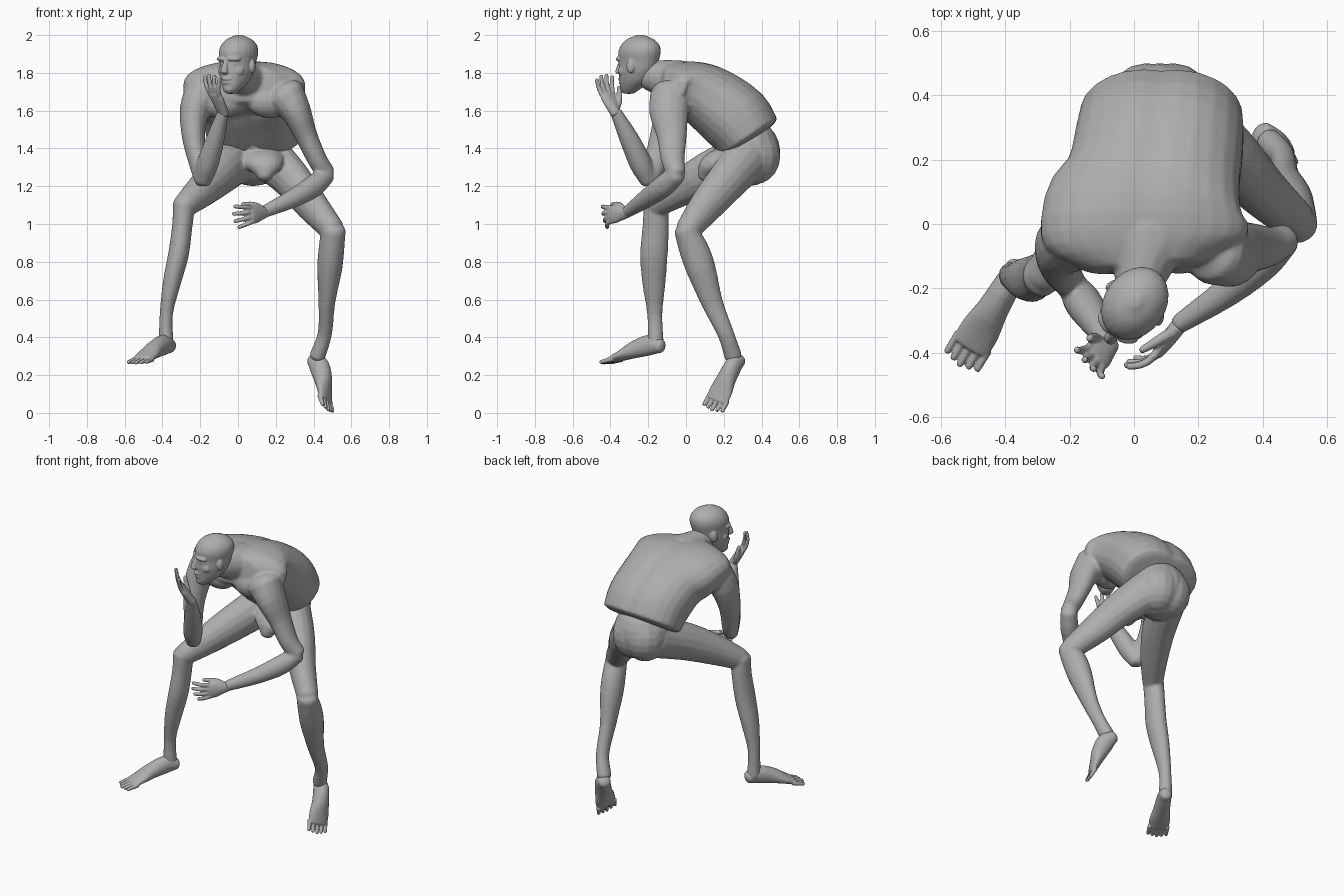
import bpy, bmesh, math
from mathutils import Vector, Matrix

default_cube = bpy.data.objects.get("Cube")
if default_cube:
    bpy.data.objects.remove(default_cube, do_unlink=True)

grey = bpy.data.materials.new("stone_grey")
grey.use_nodes = True
grey.diffuse_color = (0.42, 0.42, 0.42, 1)
grey.node_tree.nodes["Principled BSDF"].inputs["Base Color"].default_value = grey.diffuse_color

UNIT = 0.01  # every length below is in hundredths


def build(name, bm, voxel, place=None):
    """Fuse the overlapping volumes of a bmesh into one smooth skin."""
    bmesh.ops.recalc_face_normals(bm, faces=bm.faces)
    bm.transform((place or Matrix()) @ Matrix.Scale(UNIT, 4))
    mesh = bpy.data.meshes.new(name)
    bm.to_mesh(mesh)
    bm.free()
    mesh.materials.append(grey)
    obj = bpy.data.objects.new(name, mesh)
    bpy.context.collection.objects.link(obj)
    remesh = obj.modifiers.new("fuse", "REMESH")
    remesh.mode = "VOXEL"
    remesh.voxel_size = voxel * UNIT
    remesh.use_smooth_shade = True
    blend = obj.modifiers.new("blend", "SMOOTH")
    blend.factor = 0.5
    blend.iterations = 4


def spline(stations, steps=3):
    """Catmull-Rom samples through stations of (x, y, z, half_width, half_depth)."""
    pts = [Vector(s) for s in stations]
    pts = [pts[0] * 2 - pts[1]] + pts + [pts[-1] * 2 - pts[-2]]
    out = []
    for p, q, r, s in zip(pts, pts[1:], pts[2:], pts[3:]):
        for i in range(steps):
            t = i / steps
            out.append(q + ((r - p) * t + (p * 2 - q * 5 + r * 4 - s) * t * t
                            + (q * 3 - p - r * 3 + s) * t ** 3) / 2)
    return out + [pts[-2]]


def loft(bm, stations, wide=(1, 0, 0), dome=0.6, sides=16, axis=None, shape=None):
    """Skin elliptical rings along a curve, with rounded ends."""
    samples = spline(stations)
    centres = [Vector(s[:3]) for s in samples]
    rings = []
    for i, s in enumerate(samples):
        tangent = Vector(axis) if axis else (
            centres[min(i + 1, len(centres) - 1)] - centres[max(i - 1, 0)])
        rings.append((centres[i], tangent.normalized(), s[3], s[4]))

    def cap(ring, sign):
        c, t, a, b = ring
        bends = [math.radians(d) for d in (30, 60, 82)]
        return [(c + t * sign * min(a, b) * dome * math.sin(k), t,
                 a * math.cos(k), b * math.cos(k)) for k in bends]

    rings = cap(rings[0], -1)[::-1] + rings + cap(rings[-1], 1)
    loops = []
    for c, t, a, b in rings:
        u = Vector(wide)
        u = (u - t * u.dot(t)).normalized()
        v = t.cross(u)
        loop = []
        for k in range(sides):
            ang = math.tau * k / sides
            f = shape(ang) if shape else 1
            loop.append(bm.verts.new(c + (u * a * math.cos(ang) + v * b * math.sin(ang)) * f))
        loops.append(loop)
    for lo, hi in zip(loops, loops[1:]):
        for k in range(sides):
            n = (k + 1) % sides
            bm.faces.new((lo[k], lo[n], hi[n], hi[k]))
    bm.faces.new(loops[0])
    bm.faces.new(loops[-1])


def blob(bm, centre, radii, turn=0):
    """Ellipsoid, optionally turned about z."""
    bmesh.ops.create_uvsphere(
        bm, u_segments=16, v_segments=10, radius=1,
        matrix=Matrix.Translation(centre) @ Matrix.Rotation(math.radians(turn), 4, "Z")
        @ Matrix.Diagonal((*radii, 1)))


def foot(name, heel, toe, up, width):
    """Wedge-shaped foot on its sole line, with five toes."""
    bm = bmesh.new()
    heel, toe, up = Vector(heel), Vector(toe), Vector(up).normalized()
    across = up.cross(toe - heel).normalized()
    profile = ((0.06, 0.6, 3.8), (0.22, 0.7, 5.5), (0.45, 0.8, 4.8), (0.65, 1, 3.2), (0.82, 1, 1.9))
    loft(bm, [(*heel.lerp(toe, t) + up * h, w * width, h) for t, w, h in profile], across)
    for i in range(5):
        offset = across * width * (i - 2) * 0.44
        root, tip = (heel.lerp(toe, t - abs(i - 2) * 0.02) + offset for t in (0.82, 1))
        loft(bm, [(*root + up * 1.5, 1.2, 1.5), (*tip + up * 1.1, 1.1, 1.1)], across, sides=8)
    build(name, bm, 0.45)


def hand(name, wrist, forward, palm, thumb_sign, curl):
    """Flat palm with four bent fingers and a thumb."""
    bm = bmesh.new()
    wrist, f = Vector(wrist), Vector(forward).normalized()
    n = Vector(palm)
    n = (n - f * n.dot(f)).normalized()
    across = f.cross(n) * thumb_sign
    loft(bm, [(*wrist + f * d, w, h) for d, w, h in
              ((-2, 2.8, 2.6), (3, 4, 2.5), (7, 5, 2.2), (10.5, 4.8, 1.7))], across)
    for i, length in enumerate((10, 11, 10.5, 8.5)):
        p = wrist + f * 10 + across * (3.6 - 2.4 * i)
        bend, path = curl * (0.3 + 0.2 * i), []
        for k in range(4):
            path.append((*p, 1.4 - 0.1 * k, 1.4 - 0.1 * k))
            p = p + (f * math.cos(bend) + n * math.sin(bend) + across * (0.2 - 0.15 * i)) * length / 3
            bend += curl
        loft(bm, path, across, sides=8)
    base = wrist + f * 2 + across * 2.5
    loft(bm, [(*base + f * d + across * s + n * d * 0.4, r, r)
              for d, s, r in ((0, 0, 2), (4, 2.5, 1.7), (10, 3.5, 1.2))], n, sides=8)
    build(name, bm, 0.5)


# Torso, hunched forward, with a shallow groove down the spine
def spine_groove(ang):
    return 1 - 0.05 * math.exp(-((math.cos(ang) / 0.2) ** 2)) + 0.05 * abs(math.sin(2 * ang))


upper = bmesh.new()
loft(upper, [(8.5, 33.5, 146, 25, 18), (8, 26.5, 155.5, 26, 19.5), (6, 14, 165.5, 27, 18),
             (3.5, 4, 171, 31.5, 15.5), (3.5, -6, 173, 31, 13), (4, -13, 174, 19, 10)],
     dome=0.15, sides=28, shape=spine_groove)
for x in (-9, 17):
    blob(upper, (x, -7, 165), (13, 8, 9), x)

# Neck and trapezius
loft(upper, [(4, -2, 176, 17, 10.5), (3, -11, 177, 10.5, 10), (1, -20, 179, 7, 8)])

# Right arm, propped on the knee
loft(upper, [(-18, -4, 169, 11, 10.5), (-23, -7, 160, 8, 9.5), (-23.5, -12, 145, 6, 7.5),
             (-20.5, -17, 130, 4.8, 6), (-18.5, -20, 123, 4.5, 4.5)])
loft(upper, [(-18.5, -20, 123, 4.5, 4.5), (-16, -24, 132, 5.8, 6),
             (-12, -30, 145, 4.9, 5.2), (-8, -37, 159, 3, 3.2)])
hand("right_hand", (-8, -38, 160), (-0.42, -0.35, 0.85), (0.7, 0.5, 0.4), 1, 0.2)

# Left arm, hanging across the lap
loft(upper, [(25, -8, 168, 11, 11), (31, -9, 159, 8, 10.5), (36, -7.5, 147, 6, 8),
             (42, -7, 134, 5.2, 6.3), (46.5, -5, 127, 5, 5)])
loft(upper, [(46.5, -5, 126, 5, 5), (40, -12, 120, 6, 5.5), (29, -21, 113.5, 5, 4.7),
             (14, -31, 106.5, 3.3, 3.1)], (0, 0, 1))
build("torso_and_arms", upper, 0.9)
hand("left_hand", (13.5, -32, 106), (-0.6, -0.78, -0.1), (-0.85, 0.45, -0.1), -1, 0.36)

# Waist, hips and cloth
lower = bmesh.new()
loft(lower, [(8, 31, 138, 15, 13), (8, 26, 149, 17, 14)], dome=0.5)
blob(lower, (8, 33, 138), (18, 17, 18))
for x in (4, 12):
    blob(lower, (x, 36.5, 136), (13, 13.5, 15))
loft(lower, [(12, 22, 136, 13, 6), (14, 13, 131, 10, 6), (14, 10, 125, 4, 4)])

# Right leg
loft(lower, [(0, 31, 135, 11, 13), (-9, 12, 127, 10, 11.5), (-19, -4, 118, 8.2, 9.3),
             (-28, -16, 110, 6.2, 6.7)], (1, -0.5, 0))
loft(lower, [(-28.5, -16, 111, 6, 6.5), (-29.5, -16, 99, 5.4, 7), (-31.5, -17, 84, 5.5, 7.3),
             (-35, -17, 69, 4.8, 6.2), (-38, -16.5, 52, 3.5, 4), (-38, -16, 36, 4, 4.3)])
foot("right_foot", (-34.5, -11, 32), (-54, -43.5, 25.5), (-0.1, -0.15, 1), 6.2)

# Left leg
loft(lower, [(17, 32, 135, 11, 13), (29, 22, 123, 9.5, 11), (39, 11, 110, 8.2, 9.3),
             (50, 1, 97, 6.5, 6.7)], (1, 0.5, 0))
loft(lower, [(50.5, -0.5, 97, 6.5, 6), (49.5, 4, 87, 6.8, 7.8), (48.5, 8, 76, 6.6, 7.8),
             (47, 14, 58, 4.4, 5.7), (46, 21, 42, 3.8, 4.4), (42, 25, 30, 4.2, 4.7)])
foot("left_foot", (36, 30, 28), (47, 14, 1), (0.75, -0.25, 0.42), 6.5)
build("hips_and_legs", lower, 0.8)

# Head, turned towards the propped hand
head = bmesh.new()
loft(head, [(0, -6.5, -14.5, 3, 3.5), (0, -5, -12, 5, 6), (0, -2.5, -8, 7, 8.8),
            (0, -1, -3, 8.4, 10.5), (0, 0, 2, 8.9, 11.2), (0, 0.5, 7, 9.6, 12),
            (0, 1, 11, 8.6, 10.6), (0, 1, 14, 5.8, 7.2), (0, 1, 15.8, 2, 2.5)],
     axis=(0, 0, 1), dome=0.2, sides=24)
loft(head, [(0, -11, 2, 1.3, 1.3), (0, -12.3, -1, 1.6, 1.7), (0, -12.8, -3.5, 2.2, 2)], sides=10)
for y, z in ((-10.9, -7.2), (-10.4, -9.2)):
    blob(head, (0, y, z), (3, 1.5, 1))
blob(head, (0, -8.6, -12.3), (3.4, 2.6, 2.6))
for s in (-1, 1):
    blob(head, (s * 3.8, -9.6, 3.4), (4, 2.1, 1.4), s * 25)  # brow
    blob(head, (s * 3.6, -9.5, 0.8), (1.8, 1, 1), s * 20)  # eye
    blob(head, (s * 4.8, -6.6, -3), (3.2, 2.8, 3), s * 30)  # cheek
    blob(head, (s * 9, 1, -0.5), (1.3, 2.4, 3.6), s * 20)  # ear
turned = Matrix.Translation((0, -0.25, 1.84)) @ Matrix.Rotation(math.radians(-35), 4, "Z")
build("head", head, 0.45, turned)
